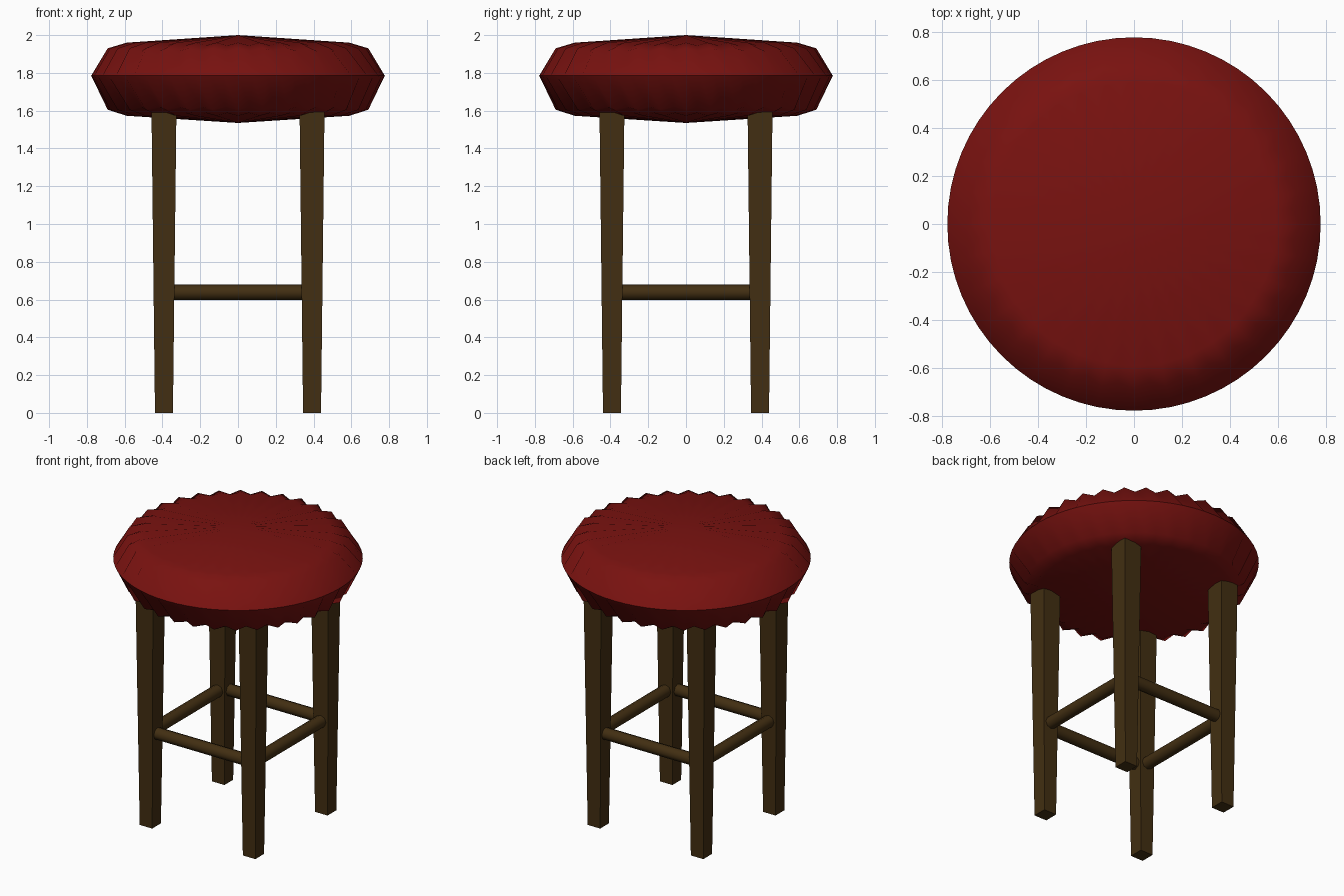
import bpy, bmesh, math
from mathutils import Matrix

if "Cube" in bpy.data.objects:
    bpy.data.objects.remove(bpy.data.objects["Cube"])


def material(name, color):
    m = bpy.data.materials.new(name)
    m.diffuse_color = (*color, 1)
    m.use_nodes = True
    m.node_tree.nodes["Principled BSDF"].inputs["Base Color"].default_value = m.diffuse_color
    return m


RED = material("red fabric", (0.19, 0.006, 0.005))
WOOD = material("dark wood", (0.055, 0.028, 0.006))


def finish(name, bm, mat, angle):
    bmesh.ops.recalc_face_normals(bm, faces=bm.faces)
    me = bpy.data.meshes.new(name)
    bm.to_mesh(me)
    bm.free()
    ob = bpy.data.objects.new(name, me)
    bpy.context.collection.objects.link(ob)
    me.materials.append(mat)
    bpy.ops.object.select_all(action='DESELECT')
    ob.select_set(True)
    bpy.context.view_layer.objects.active = ob
    bpy.ops.object.shade_smooth_by_angle(angle=math.radians(angle))
    return ob


# pleated cushion: ridge and valley profiles alternate around the axis
N = 64
ridge = [(0.59, 1.96), (0.69, 1.93), (0.777, 1.785), (0.69, 1.605), (0.59, 1.573)]
valley = [(0.59, 1.945), (0.66, 1.915), (0.777, 1.785), (0.66, 1.62), (0.59, 1.588)]
bm = bmesh.new()
top = bm.verts.new((0, 0, 2.0))
bottom = bm.verts.new((0, 0, 1.535))
cols = []
for i in range(N):
    a = 2 * math.pi * i / N
    prof = valley if i % 2 else ridge
    cols.append([bm.verts.new((r * math.cos(a), r * math.sin(a), z)) for r, z in prof])
for i in range(N):
    p, q = cols[i], cols[(i + 1) % N]
    bm.faces.new((top, p[0], q[0]))
    bm.faces.new((bottom, q[-1], p[-1]))
    for k in range(len(p) - 1):
        bm.faces.new((p[k], p[k + 1], q[k + 1], q[k]))
finish("seat_cushion", bm, RED, 60)

# four tapered square legs
for side, sx in (("left", -1), ("right", 1)):
    for end, sy in (("front", -1), ("back", 1)):
        bm = bmesh.new()
        bmesh.ops.create_cone(bm, cap_ends=True, segments=4,
                              radius1=0.0475 * math.sqrt(2), radius2=0.066 * math.sqrt(2),
                              depth=1.6, matrix=Matrix.Translation((sx * 0.392, sy * 0.392, 0.8))
                              @ Matrix.Rotation(math.pi / 4, 4, 'Z'))
        finish(f"{end}_{side}_leg", bm, WOOD, 30)

# four round rungs between the legs
for i, name in enumerate(("front", "right", "back", "left")):
    bm = bmesh.new()
    bmesh.ops.create_cone(bm, cap_ends=True, segments=8, radius1=0.041, radius2=0.041, depth=0.76,
                          matrix=Matrix.Rotation(i * math.pi / 2, 4, 'Z')
                          @ Matrix.Translation((0, -0.392, 0.638))
                          @ Matrix.Rotation(math.pi / 2, 4, 'Y'))
    finish(f"{name}_rung", bm, WOOD, 50)
